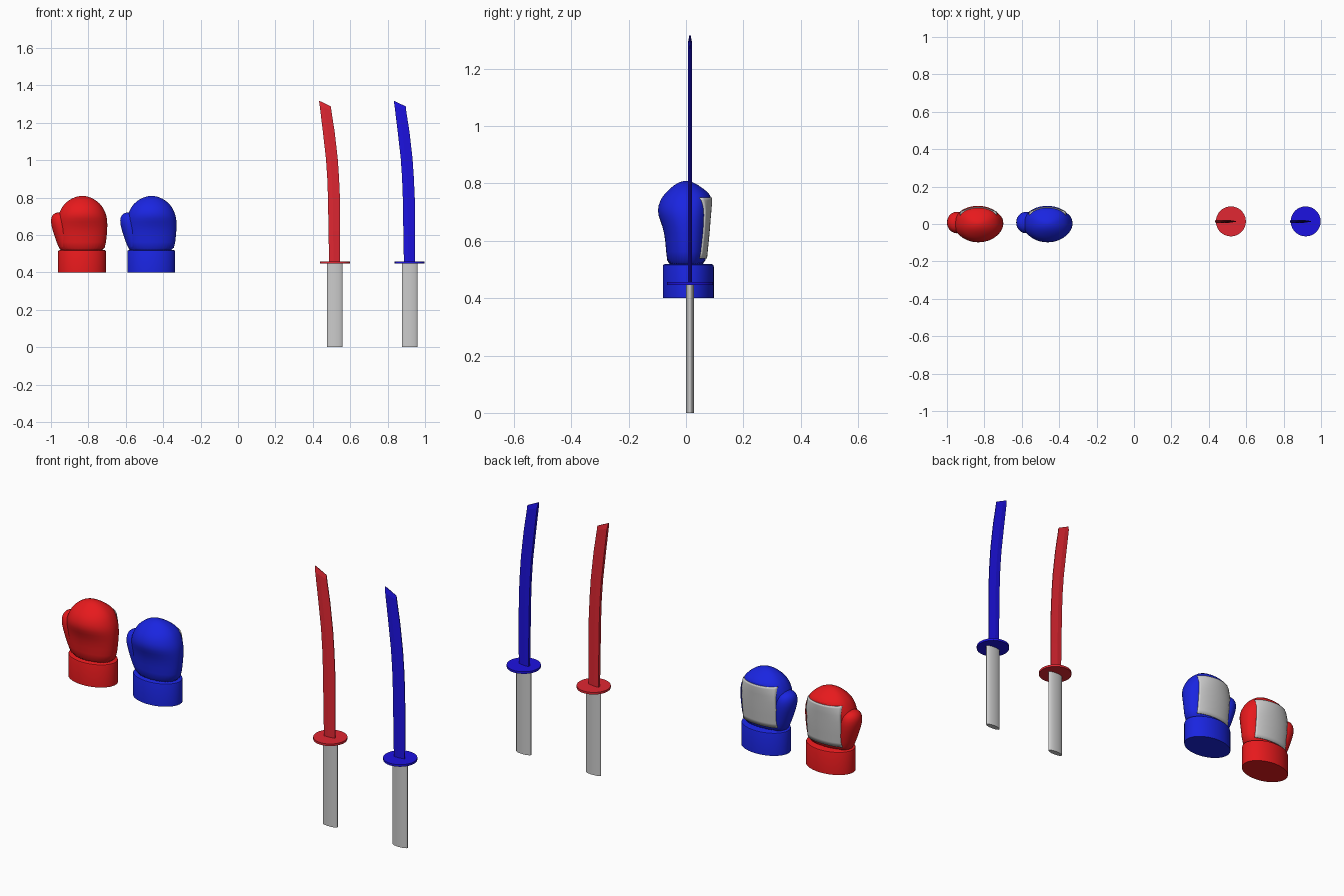
import bpy, math

if "Cube" in bpy.data.objects:
    bpy.data.objects.remove(bpy.data.objects["Cube"])


def material(name, rgb):
    m = bpy.data.materials.new(name)
    m.diffuse_color = (*rgb, 1)
    m.use_nodes = True
    m.node_tree.nodes["Principled BSDF"].inputs["Base Color"].default_value = m.diffuse_color
    return m


def skin(name, rows, mat=None, closed=True, smooth=True, loc=(0, 0, 0)):
    """Bridge equal rows of points; closed rows form a capped solid."""
    n = len(rows[0])
    verts = [p for r in rows for p in r]
    faces = []
    for i in range(len(rows) - 1):
        for j in range(n if closed else n - 1):
            k = (j + 1) % n
            faces.append((i*n + j, i*n + k, (i+1)*n + k, (i+1)*n + j))
    if closed:
        faces.append(tuple(reversed(range(n))))
        faces.append(tuple(range((len(rows)-1)*n, len(rows)*n)))
    me = bpy.data.meshes.new(name)
    me.from_pydata(verts, [], faces)
    ob = bpy.data.objects.new(name, me)
    bpy.context.collection.objects.link(ob)
    ob.location = loc
    if mat:
        me.materials.append(mat)
    if smooth:
        bpy.ops.object.select_all(action='DESELECT')
        ob.select_set(True)
        bpy.context.view_layer.objects.active = ob
        bpy.ops.object.shade_smooth_by_angle(angle=math.radians(40))
    return ob


def ellipse(z, cx, cy, rx, ry, n=40):
    return [(cx + rx*math.cos(a), cy + ry*math.sin(a), z)
            for a in (math.tau*i/n for i in range(n))]


# glove profile: height, half width, front y, back y
BODY = [(.50, .118, -.066, .066), (.56, .127, -.069, .072), (.63, .134, -.075, .079),
        (.67, .134, -.090, .082), (.705, .130, -.102, .085), (.74, .114, -.091, .088),
        (.758, .102, -.079, .087), (.775, .086, -.064, .070), (.795, .058, -.041, .042),
        (.806, .028, -.02, .02), (.809, .006, -.004, .004)]
# thumb profile: height, centre x, half width, half depth
THUMB = [(.51, -.07, .04, .04), (.53, -.085, .04, .045), (.60, -.1, .05, .055),
         (.66, -.115, .053, .06), (.695, -.118, .048, .054), (.713, -.119, .034, .038),
         (.721, -.12, .012, .014)]
CX, FLAT = .002, .75     # hand centre, flattening of the back


def body_at(z):
    for a, b in zip(BODY, BODY[1:]):
        if a[0] <= z <= b[0]:
            t = (z - a[0]) / (b[0] - a[0])
            return [p + (q - p)*t for p, q in zip(a, b)]


def body_row(s, n=40):
    z, rx, front, back = s
    pts = []
    for i in range(n):
        a = math.tau*i/n
        y = math.sin(a)
        y = back*y**FLAT if y > 0 else -front*y
        pts.append((CX + rx*math.cos(a), y, z))
    return pts


def patch_row(z, half=.097, n=20):
    _, rx, _, back = body_at(z)
    xs = [half*(1 - 2*i/n) for i in range(n + 1)]
    return [(CX + x, back*(1 - (x/rx)**2)**(FLAT/2), z) for x in xs]


def glove(color, mat, x):
    loc = (x, 0, 0)
    # padded hand and thumb
    hand = skin(color + "_glove_hand", [body_row(s) for s in BODY], mat, loc=loc)
    thumb = skin(color + "_glove_thumb",
                 [ellipse(z, cx, .008, rx, ry, 24) for z, cx, rx, ry in THUMB], mat, loc=loc)
    for ob in (hand, thumb):
        mod = ob.modifiers.new("round", 'SUBSURF')
        mod.levels = mod.render_levels = 1
    # wrist cuff
    skin(color + "_glove_cuff",
         [ellipse(z, 0, .008, .128 - d, .089 - d) for z, d in
          ((.40, 0), (.510, 0), (.516, .002), (.519, .008))], mat, loc=loc)
    # pale patch following the back of the hand
    patch = skin(color + "_glove_patch",
                 [patch_row(z) for z in (.538, .56, .6, .63, .67, .705, .74, .75)],
                 closed=False, loc=loc)
    sol = patch.modifiers.new("thickness", 'SOLIDIFY')
    sol.thickness = .007
    sol.offset = 0


# blade outline: left x, left z, right x, right z, thickness factor
BLADE = [(-.031, .45, .027, .45, 1), (-.034, .62, .028, .62, 1), (-.037, .80, .027, .80, 1),
         (-.041, .91, .022, .91, 1), (-.048, 1.01, .015, 1.01, 1),
         (-.064, 1.15, -.001, 1.15, 1), (-.081, 1.29, -.019, 1.265, 1),
         (-.085, 1.318, -.021, 1.287, .25)]


def sword(color, mat, x):
    loc = (x, .014, 0)
    # grip
    skin(color + "_sword_grip", [ellipse(z, 0, 0, .042, .014, 32) for z in (0, .45)], loc=loc)
    # round guard
    skin(color + "_sword_guard", [ellipse(z, 0, 0, .08, .08, 48) for z in (.446, .457)],
         mat, loc=loc)
    # curved blade: flat spine, tapering to a thin edge
    section = [(0, -.0075), (.4, -.0075), (1, -.002), (1, .002), (.4, .0075), (0, .0075)]
    rows = [[(a + (c - a)*t, y*k, b + (d - b)*t) for t, y in section]
            for a, b, c, d, k in BLADE]
    skin(color + "_sword_blade", rows, mat, smooth=False, loc=loc)


glove("red", material("glove_red", (.80, .010, .012)), -.834)
glove("blue", material("glove_blue", (.010, .018, .75)), -.464)
sword("red", material("sword_red", (.75, .02, .032)), .518)
sword("blue", material("sword_blue", (.012, .006, .75)), .918)
